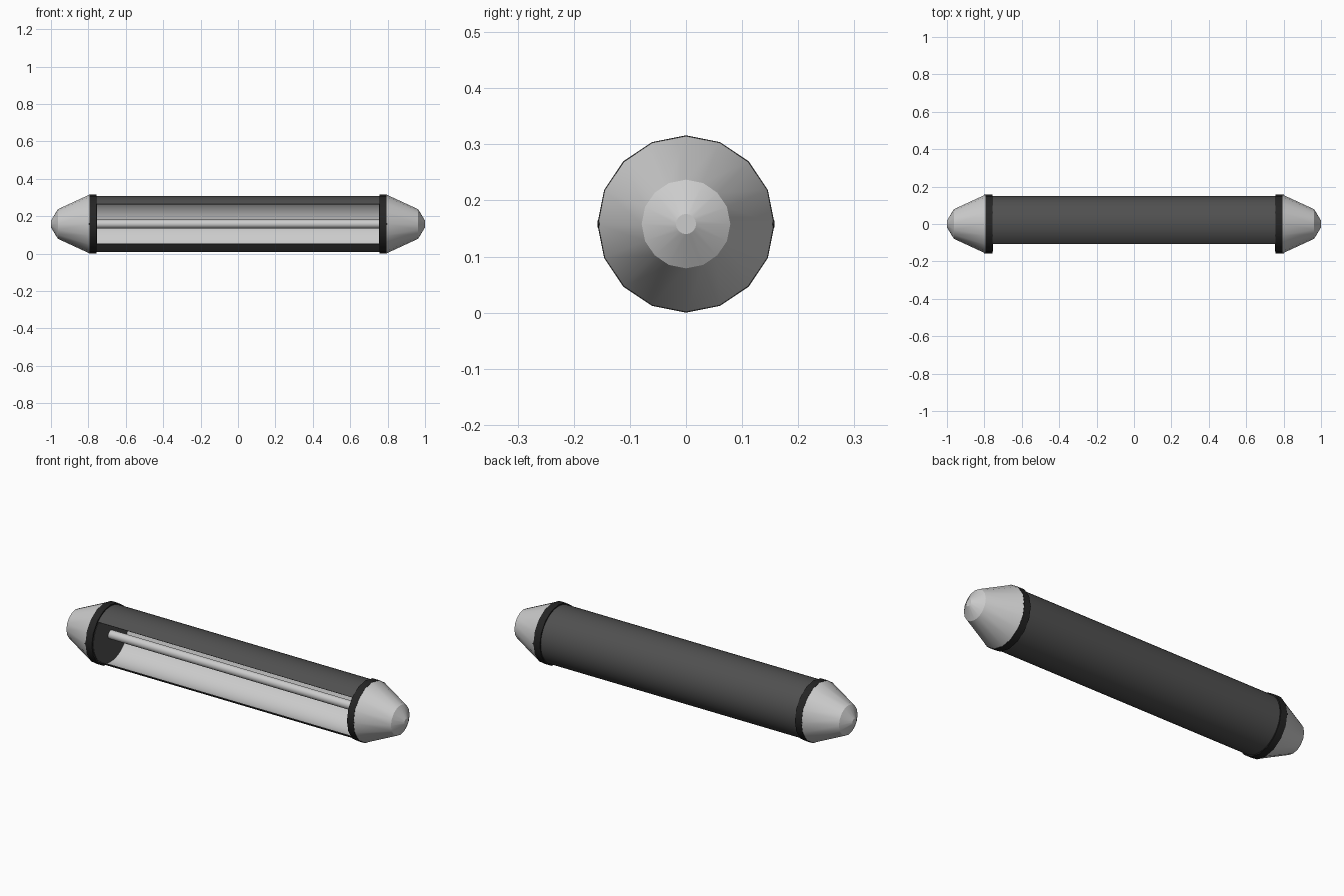
import bpy, bmesh, math

if "Cube" in bpy.data.objects:
    bpy.data.objects.remove(bpy.data.objects["Cube"])

CZ, R = 0.158, 0.158


def material(name, v):
    m = bpy.data.materials.new(name)
    m.diffuse_color = (v, v, v, 1)
    m.use_nodes = True
    m.node_tree.nodes["Principled BSDF"].inputs["Base Color"].default_value = m.diffuse_color
    return m


LIGHT = material("light_grey", 0.6)
SHELL = material("dark_grey", 0.08)
BLACK = material("near_black", 0.018)


def finish(name, bm, mats, angle=35):
    me = bpy.data.meshes.new(name)
    bm.to_mesh(me)
    bm.free()
    for m in mats:
        me.materials.append(m)
    ob = bpy.data.objects.new(name, me)
    bpy.context.collection.objects.link(ob)
    bpy.ops.object.select_all(action='DESELECT')
    ob.select_set(True)
    bpy.context.view_layer.objects.active = ob
    bpy.ops.object.shade_smooth_by_angle(angle=math.radians(angle))
    return ob


def lathe(name, profile, mat, n=16, angle=35):
    """Closed solid turned about the long axis; profile is (x, radius)."""
    bm = bmesh.new()
    rings = [[bm.verts.new((x, r * math.cos(2 * math.pi * i / n),
                            CZ + r * math.sin(2 * math.pi * i / n)))
              for i in range(n)] for x, r in profile]
    for a, b in zip(rings, rings[1:]):
        for i in range(n):
            j = (i + 1) % n
            bm.faces.new((a[i], a[j], b[j], b[i]))
    bm.faces.new(rings[0])
    bm.faces.new(rings[-1])
    bmesh.ops.recalc_face_normals(bm, faces=bm.faces)
    return finish(name, bm, [mat], angle)


# Open half-shell housing: dark outside, pale reflector inside, open to the front
bm = bmesh.new()
N, L, RO, RI = 36, 0.77, 0.150, 0.146
sections = []
for i in range(N + 1):
    a = math.radians(-135 + 270 * i / N)      # 0 points to the back
    c, s = math.cos(a), math.sin(a)
    sections.append([bm.verts.new((x, r * c, CZ + r * s))
                     for x, r in ((-L, RO), (L, RO), (L, RI), (-L, RI))])
for a, b in zip(sections, sections[1:]):
    for k in range(4):
        f = bm.faces.new((a[k], a[(k + 1) % 4], b[(k + 1) % 4], b[k]))
        f.material_index = 1 if k == 2 else 0
bm.faces.new(sections[0])
bm.faces.new(sections[-1])
bmesh.ops.recalc_face_normals(bm, faces=bm.faces)
finish("housing_shell", bm, [SHELL, LIGHT])

# Lamp tube down the middle
lathe("lamp_tube", [(-0.77, 0.023), (0.77, 0.023)], LIGHT)

# End pieces on both sides
for side, s in (("left", -1), ("right", 1)):
    lathe(side + "_end_cap", [(s * 0.792, R), (s * 0.963, 0.079), (s * 1.0, 0.018)],
          LIGHT, angle=30)
    lathe(side + "_band", [(s * 0.757, R), (s * 0.795, R)], BLACK)
    lathe(side + "_inner_disc", [(s * 0.755, 0.1465), (s * 0.758, 0.1465)], SHELL, n=32)
    # thin pin crossing the band from front to back
    bm = bmesh.new()
    bmesh.ops.create_cone(bm, cap_ends=True, segments=4, radius1=0.006,
                          radius2=0.006, depth=2 * R)
    pin = finish(side + "_pin", bm, [BLACK])
    pin.rotation_euler = (math.pi / 2, 0, 0)
    pin.location = (s * 0.795, 0, CZ)
